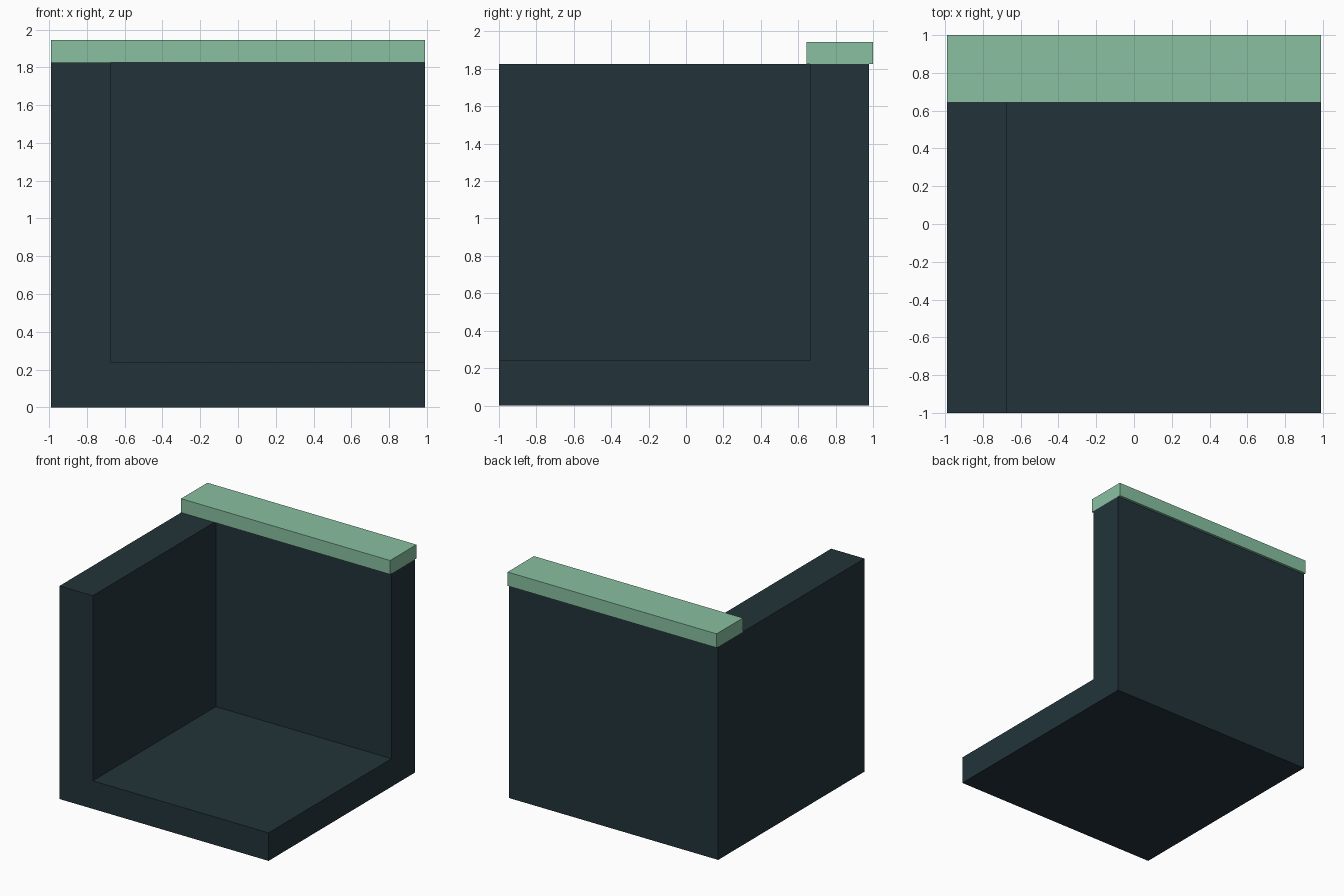
import bpy
import bmesh
from mathutils import Vector

if "Cube" in bpy.data.objects:
    bpy.data.objects.remove(bpy.data.objects["Cube"])


def material(name, rgb):
    m = bpy.data.materials.new(name)
    m.diffuse_color = (*rgb, 1.0)
    m.use_nodes = True
    m.node_tree.nodes["Principled BSDF"].inputs["Base Color"].default_value = m.diffuse_color
    return m


def box(name, lo, hi, mat):
    """Axis-aligned box from its low and high corners."""
    lo, hi = Vector(lo), Vector(hi)
    bm = bmesh.new()
    bmesh.ops.create_cube(bm, size=1.0)
    for v in bm.verts:
        v.co = Vector([(lo[i] + hi[i]) / 2 + v.co[i] * (hi[i] - lo[i]) for i in range(3)])
    mesh = bpy.data.meshes.new(name)
    bm.to_mesh(mesh)
    bm.free()
    mesh.materials.append(mat)
    ob = bpy.data.objects.new(name, mesh)
    bpy.context.collection.objects.link(ob)
    return ob


slate = material("dark_slate", (0.016, 0.034, 0.042))
green = material("pale_green", (0.246, 0.527, 0.352))

# Corner shell: floor, left wall and back wall in one solid block
shell = box("corner_shell", (-0.99, -1.0, 0.0), (0.99, 0.978, 1.825), slate)

# Room space, open to the front, right and top
space = box("room_cutter", (-0.675, -1.2, 0.24), (1.2, 0.663, 2.2), slate)
cut = shell.modifiers.new("room", 'BOOLEAN')
cut.operation = 'DIFFERENCE'
cut.solver = 'EXACT'
cut.object = space
bpy.context.view_layer.objects.active = shell
bpy.ops.object.modifier_apply(modifier=cut.name)
bpy.data.objects.remove(space, do_unlink=True)

# Coping slab along the back wall, overhanging front and back
box("wall_cap", (-0.99, 0.644, 1.825), (0.99, 1.0, 1.944), green)
